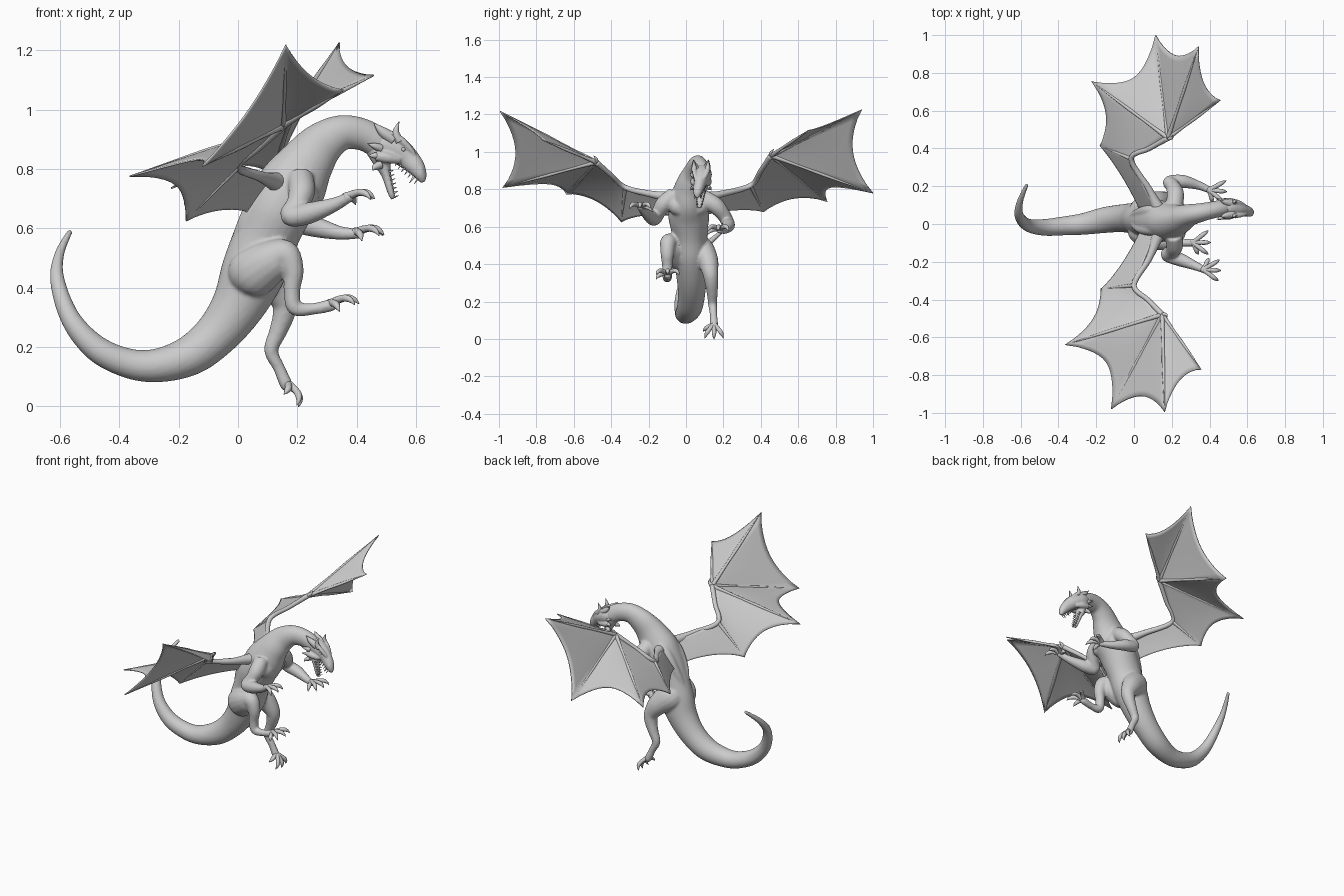
import bpy, bmesh, math
from mathutils import Vector as V


def catmull(pts, steps):
    """Smooth interpolation of any-length control tuples."""
    out = []
    for i in range(len(pts) - 1):
        p0, p1, p2, p3 = (pts[max(i - 1, 0)], pts[i], pts[i + 1], pts[min(i + 2, len(pts) - 1)])
        for k in range(steps):
            t = k / steps
            out.append([0.5 * (2 * b + (c - a) * t + (2 * a - 5 * b + 4 * c - d) * t * t
                               + (3 * b - a - 3 * c + d) * t ** 3) for a, b, c, d in zip(p0, p1, p2, p3)])
    out.append(list(pts[-1]))
    return out


def tube(bm, pts, ref=(0, 1, 0), sides=16, steps=6):
    """Tapered tube; a point is x, y, z, side radius and optional height radius."""
    pts = [tuple(p) if len(p) == 5 else tuple(p) + (p[3],) for p in pts]
    path = catmull(pts, steps)
    pos = [V(p[:3]) for p in path]
    rings = []
    for i, p in enumerate(path):
        t = (pos[min(i + 1, len(pos) - 1)] - pos[max(i - 1, 0)]).normalized()
        side = (V(ref) - t * t.dot(V(ref))).normalized()
        up = t.cross(side)
        rings.append([bm.verts.new(pos[i] + side * math.cos(a) * max(p[3], .001) + up * math.sin(a) * max(p[4], .001))
                      for a in (2 * math.pi * k / sides for k in range(sides))])
    for r, s in zip(rings, rings[1:]):
        for k in range(sides):
            bm.faces.new((r[k], r[(k + 1) % sides], s[(k + 1) % sides], s[k]))
    bm.faces.new(rings[0][::-1])
    bm.faces.new(rings[-1])


def finish(bm, name, voxel=0, thick=0):
    bmesh.ops.recalc_face_normals(bm, faces=bm.faces)
    me = bpy.data.meshes.new(name)
    bm.to_mesh(me)
    bm.free()
    for f in me.polygons:
        f.use_smooth = True
    ob = bpy.data.objects.new(name, me)
    bpy.context.collection.objects.link(ob)
    if voxel:
        m = ob.modifiers.new("blend", 'REMESH')
        m.mode, m.voxel_size, m.use_smooth_shade = 'VOXEL', voxel, True
        s = ob.modifiers.new("soften", 'SMOOTH')
        s.factor, s.iterations = 0.5, 4
    if thick:
        m = ob.modifiers.new("thickness", 'SOLIDIFY')
        m.thickness, m.offset = thick, 0
    return ob


# Tail, torso and neck as one long tapered form
bm = bmesh.new()
tube(bm, [(-.566, .21, .59, .010), (-.603, .12, .51, .017), (-.608, .045, .42, .025),
          (-.563, -.005, .293, .034), (-.477, -.018, .195, .044), (-.37, -.01, .145, .05),
          (-.27, 0, .138, .057), (-.16, .02, .172, .068), (-.07, .03, .245, .073, .076),
          (0, .03, .34, .082, .09), (.05, .025, .45, .092, .108), (.09, .02, .56, .095, .108),
          (.135, .015, .66, .11, .112), (.185, .015, .745, .10, .115), (.235, .025, .825, .078, .092),
          (.285, .045, .885, .06, .075), (.35, .06, .922, .05, .06), (.42, .075, .916, .045, .054),
          (.475, .085, .885, .044, .05), (.51, .085, .85, .03, .035)], sides=28)
# Chest muscles and back ridges
for s in (-1, 1):
    tube(bm, [(.22, .015 + s * .1, .75, .03), (.225, .015 + s * .06, .71, .05), (.235, .015 + s * .02, .68, .035)], (1, 0, 0))
    tube(bm, [(.17, s * .04 + .02, .82, .02), (.09, s * .05 + .02, .735, .032), (.02, s * .04 + .02, .62, .022), (-.03, .03, .5, .01)])
# Arms: shoulder, elbow, wrist
tube(bm, [(.21, -.06, .77, .045), (.215, -.115, .725, .045), (.2, -.145, .68, .038), (.175, -.165, .642, .035), (.235, -.185, .65, .037),
          (.32, -.22, .678, .025), (.365, -.24, .70, .019), (.385, -.25, .71, .018)])
tube(bm, [(.21, .08, .76, .045), (.22, .155, .715, .046), (.205, .2, .665, .038), (.19, .222, .625, .035), (.26, .225, .605, .035),
          (.34, .205, .585, .024), (.39, .185, .582, .019), (.415, .175, .585, .018)])
# Hind legs: hip, knee, heel, foot
tube(bm, [(.02, -.01, .42, .05, .06), (.045, -.042, .445, .07, .085), (.11, -.075, .488, .064, .074), (.16, -.095, .51, .045, .05),
          (.186, -.1, .455, .036), (.182, -.1, .39, .028), (.192, -.1, .332, .026), (.25, -.1, .328, .02),
          (.31, -.098, .34, .021), (.33, -.098, .347, .016)])
tube(bm, [(.03, .05, .50, .06, .07), (.06, .08, .47, .072, .083), (.115, .115, .42, .058, .064), (.155, .13, .355, .043, .045),
          (.153, .136, .305, .037), (.134, .14, .25, .03), (.112, .142, .188, .024), (.138, .147, .13, .02),
          (.162, .15, .075, .022), (.172, .15, .06, .016)])
finish(bm, "body", voxel=.007)

# Head: skull, open lower jaw, brows and cheeks
HY = .08
bm = bmesh.new()
tube(bm, [(.45, .085, .89, .038), (.495, .088, .882, .05, .05), (.54, .083, .862, .045, .045),
          (.575, .075, .833, .033, .038), (.602, .066, .803, .028, .03), (.617, .061, .776, .021, .02),
          (.623, .06, .755, .008)], sides=20)
tube(bm, [(.465, .085, .875, .04), (.485, .083, .825, .036, .03), (.50, .079, .78, .026, .017),
          (.512, .074, .735, .02, .013), (.52, .071, .708, .013, .010), (.523, .07, .698, .005)])
for s in (-1, 1):
    tube(bm, [(.505, HY + s * .036, .925, .008), (.545, HY + s * .036, .902, .012), (.58, HY - .005 + s * .026, .868, .010), (.597, HY - .01 + s * .018, .848, .005)])
    tube(bm, [(.465, HY + s * .038, .845, .018), (.505, HY + s * .038, .838, .019), (.545, HY + s * .028, .83, .013)])
    tube(bm, [(.605, .064 + s * .014, .817, .007), (.616, .062 + s * .014, .797, .010), (.622, .06 + s * .013, .78, .006)])
finish(bm, "head", voxel=.0045)

# Horns and cheek spikes
bm = bmesh.new()
for s in (-1, 1):
    tube(bm, [(.545, HY + s * .034, .893, .015), (.532, HY + s * .037, .922, .012), (.543, HY + s * .038, .96, .001)], sides=8)
    tube(bm, [(.525, HY + s * .026, .90, .022), (.488, HY + s * .034, .925, .017), (.458, HY + s * .042, .955, .001)], sides=8)
    for z, tx, tz in ((.87, .437, .885), (.845, .438, .845), (.815, .455, .795)):
        tube(bm, [(.48, HY + s * .035, z, .015), (.46, HY + s * .048, (z + tz) / 2, .010), (tx, HY + s * .056, tz, .001)], sides=8)
finish(bm, "horns")

# Eyes, mostly sunk below the brows
bm = bmesh.new()
for s in (-1, 1):
    g = bmesh.ops.create_uvsphere(bm, u_segments=12, v_segments=8, radius=.008)
    bmesh.ops.translate(bm, verts=g['verts'], vec=(.557, HY - .003 + s * .031, .866))
finish(bm, "eyes")

# Teeth along both jaws
bm = bmesh.new()
for s in (-1, 1):
    for i in range(7):
        t = i / 6
        r = .006 if i in (0, 5) else .004
        b = V((.54 + .065 * t, .08 - .018 * t + s * (.026 - .011 * t), .825 - .06 * t))
        tip = b + V((-.011, 0, -.015)) * (1.5 if i == 5 else 1)
        tube(bm, [(*b, r), (*tip, .0008)], sides=6, steps=2)
        b = V((.509 + .018 * t, .08 - .009 * t + s * (.024 - .013 * t), .79 - .085 * t))
        tip = b + V((.015, 0, .006))
        tube(bm, [(*b, r), (*tip, .0008)], sides=6, steps=2)
finish(bm, "teeth")


def digits(name, base, fwd, up, length, spread, thumb):
    """Three clawed toes and a thumb fanning out from a hand or foot."""
    bm = bmesh.new()
    base, fwd, up = V(base), V(fwd).normalized(), V(up).normalized()
    side = fwd.cross(up).normalized()
    dirs = [(fwd + side * spread * i, 1 + .08 * abs(i)) for i in (-1, 0, 1)]
    dirs.append((fwd * .3 + side * thumb - up * .25, .75))
    for d, k in dirs:
        d, n = d.normalized(), length * k
        pts = [base - d * .01, base + (d * .4 + up * .12) * n, base + (d * .7 + up * .1) * n,
               base + (d * .88 - up * .01) * n, base + (d - up * .17) * n]
        tube(bm, [(*p, r) for p, r in zip(pts, (.016, .012, .012, .008, .001))], side, 10, 4)
    finish(bm, name)


# Hands and feet
digits("right_hand", (.37, -.242, .705), (1, -.05, .1), (-.1, 0, 1), .09, .7, -.9)
digits("left_hand", (.40, .18, .585), (1, -.1, .08), (-.1, 0, 1), .092, .7, .9)
digits("right_foot", (.315, -.098, .345), (1, 0, .17), (-.17, 0, 1), .092, .8, .85)
digits("left_foot", (.165, .15, .075), (.55, .0, -.75), (.8, 0, .6), .085, .65, .8)


def panel(bm, a0, a1, b0, b1, scallop, n=12):
    """Membrane between two bones with a curved-in free edge."""
    a0, a1, b0, b1 = V(a0), V(a1), V(b0), V(b1)
    grid = []
    for j in range(n + 1):
        v, row = j / n, []
        for i in range(n + 1):
            u = i / n
            arch = 4 * u * (1 - u)
            root = a0.lerp(b0, u)
            p = root + (a1.lerp(b1, u) - root) * v * (1 - scallop * arch ** .8 * v)
            row.append(bm.verts.new(p + V((0, 0, .004)) * arch * math.sin(math.pi * v)))
        grid.append(row)
    for r, s in zip(grid, grid[1:]):
        for i in range(n):
            bm.faces.new((r[i], r[i + 1], s[i + 1], s[i]))


def wing(name, s, elbow, wrist, spur, tips):
    shoulder, flank = (.12, .05 * s + .015, .76), (.03, .06 * s + .015, .655)
    # Membrane
    bm = bmesh.new()
    for a, b, k in zip(tips, tips[1:], (.14, .15, .24)):
        panel(bm, wrist, a, wrist, b, k)
    panel(bm, wrist, tips[3], elbow, spur, .2)
    panel(bm, elbow, spur, shoulder, flank, .16)
    bmesh.ops.remove_doubles(bm, verts=bm.verts, dist=.0005)
    finish(bm, name + "_membrane", thick=.006)
    # Arm bone, fingers and thumb claw
    bm = bmesh.new()
    tube(bm, [(.15, .03 * s + .015, .75, .045), (.12, .09 * s + .01, .758, .03), (.075, .19 * s, .775, .018),
              (*elbow, .014), (*V(elbow).lerp(V(wrist), .5), .013), (*wrist, .015)], (0, 0, 1))
    tube(bm, [(*elbow, .012), (*V(elbow).lerp(V(spur), .5), .007), (*spur, .002)], (0, 1, 0), 10)
    w = V(wrist)
    for t in tips:
        t = V(t)
        tube(bm, [(*w, .013), (*w.lerp(t, .3), .008), (*w.lerp(t, .52), .009),
                  (*w.lerp(t, .8), .005), (*t, .002)], (.3, 0, 1), 10)
    tube(bm, [(*w, .013), (*(w + V((.02, 0, .018))), .008), (*(w + V((.025, .015 * s, .035))), .001)], (0, 1, 0), 8)
    finish(bm, name + "_bones")


wing("right_wing", -1, (0, -.325, .81), (.15, -.48, .945), (-.175, -.345, .625),
     [(.355, -.77, 1.065), (.162, -.995, 1.218), (-.12, -.98, .81), (-.365, -.64, .775)])
wing("left_wing", 1, (-.015, .345, .82), (.18, .455, .98), (-.18, .415, .68),
     [(.457, .655, 1.115), (.342, .94, 1.225), (.115, 1.0, .78), (-.225, .755, .735)])
